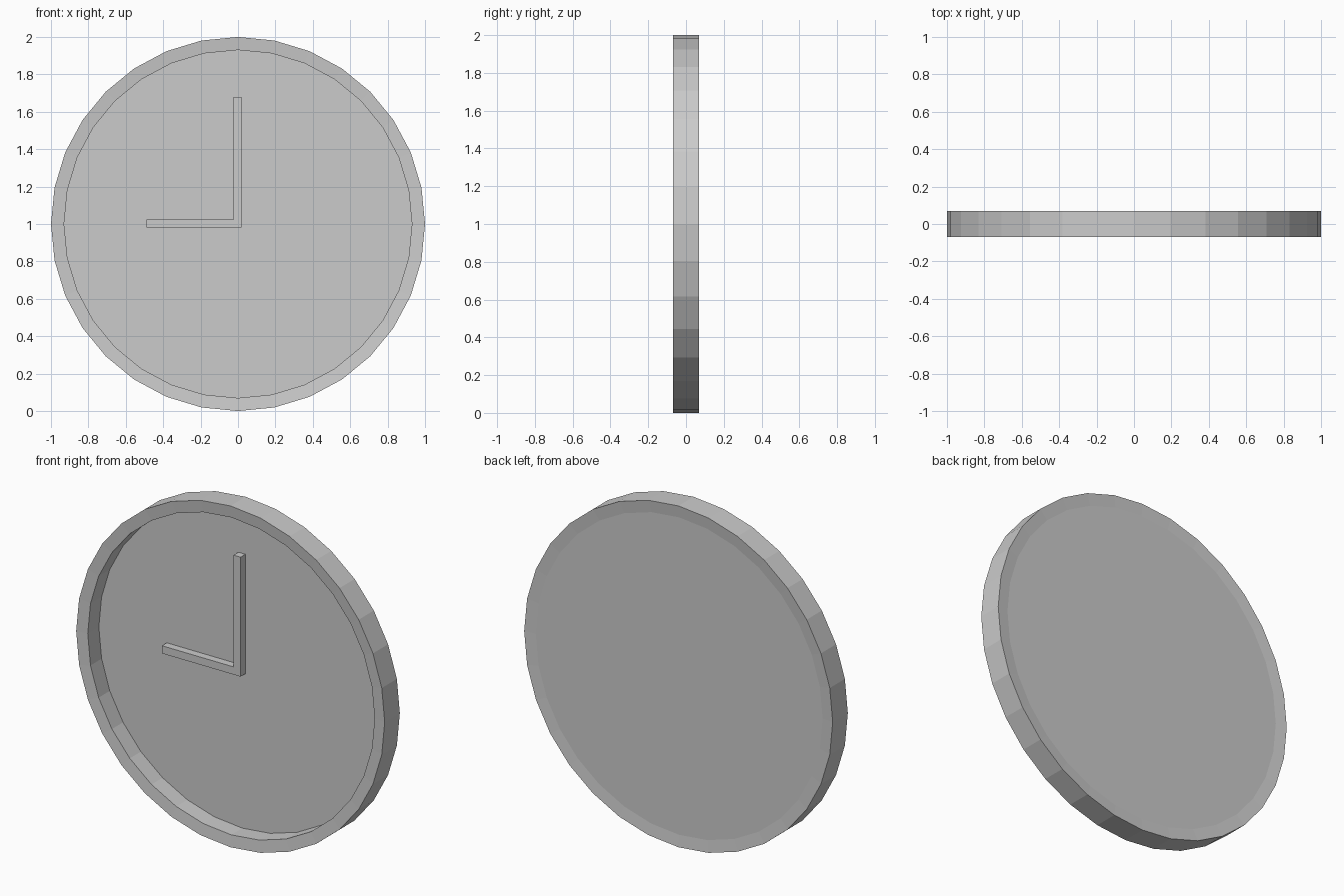
import bpy, bmesh, math
from mathutils import Matrix

cube = bpy.data.objects.get("Cube")
if cube:
    bpy.data.objects.remove(cube)

SIDES = 32
CENTRE = 1.0

grey = bpy.data.materials.new("plain_grey")
grey.use_nodes = True
colour = (0.6, 0.6, 0.6, 1)
grey.diffuse_color = colour
grey.node_tree.nodes["Principled BSDF"].inputs["Base Color"].default_value = colour


def add_object(name, bm):
    bmesh.ops.recalc_face_normals(bm, faces=bm.faces)
    mesh = bpy.data.meshes.new(name)
    bm.to_mesh(mesh)
    bm.free()
    mesh.materials.append(grey)
    obj = bpy.data.objects.new(name, mesh)
    bpy.context.collection.objects.link(obj)
    return obj


# Case: (radius, y) profile turned around the y axis, capped at both ends.
# The front and back rims slope slightly inwards.
def turned_case(profile):
    bm = bmesh.new()
    rings = []
    for radius, y in profile:
        angles = [2 * math.pi * i / SIDES for i in range(SIDES)]
        rings.append([bm.verts.new((radius * math.cos(a), y, CENTRE + radius * math.sin(a)))
                      for a in angles])
    for a, b in zip(rings, rings[1:]):
        for i in range(SIDES):
            j = (i + 1) % SIDES
            bm.faces.new((a[i], a[j], b[j], b[i]))
    bm.faces.new(rings[0])
    bm.faces.new(rings[-1])
    return add_object("clock_case", bm)


turned_case([(0.93, 0.04), (0.93, -0.063), (1.0, -0.07), (1.0, 0.07), (0.93, 0.063)])


# Hands: one L-shaped outline extruded back to the dial
def clock_hands(outline, front, back):
    bm = bmesh.new()
    face = bm.faces.new([bm.verts.new((x, front, z)) for x, z in outline])
    extruded = bmesh.ops.extrude_face_region(bm, geom=[face])["geom"]
    verts = [v for v in extruded if isinstance(v, bmesh.types.BMVert)]
    bmesh.ops.translate(bm, verts=verts, vec=(0, back - front, 0))
    return add_object("clock_hands", bm)


clock_hands([(-0.49, 0.98), (0.02, 0.98), (0.02, 1.68), (-0.025, 1.68),
             (-0.025, 1.025), (-0.49, 1.025)], -0.005, 0.04)
